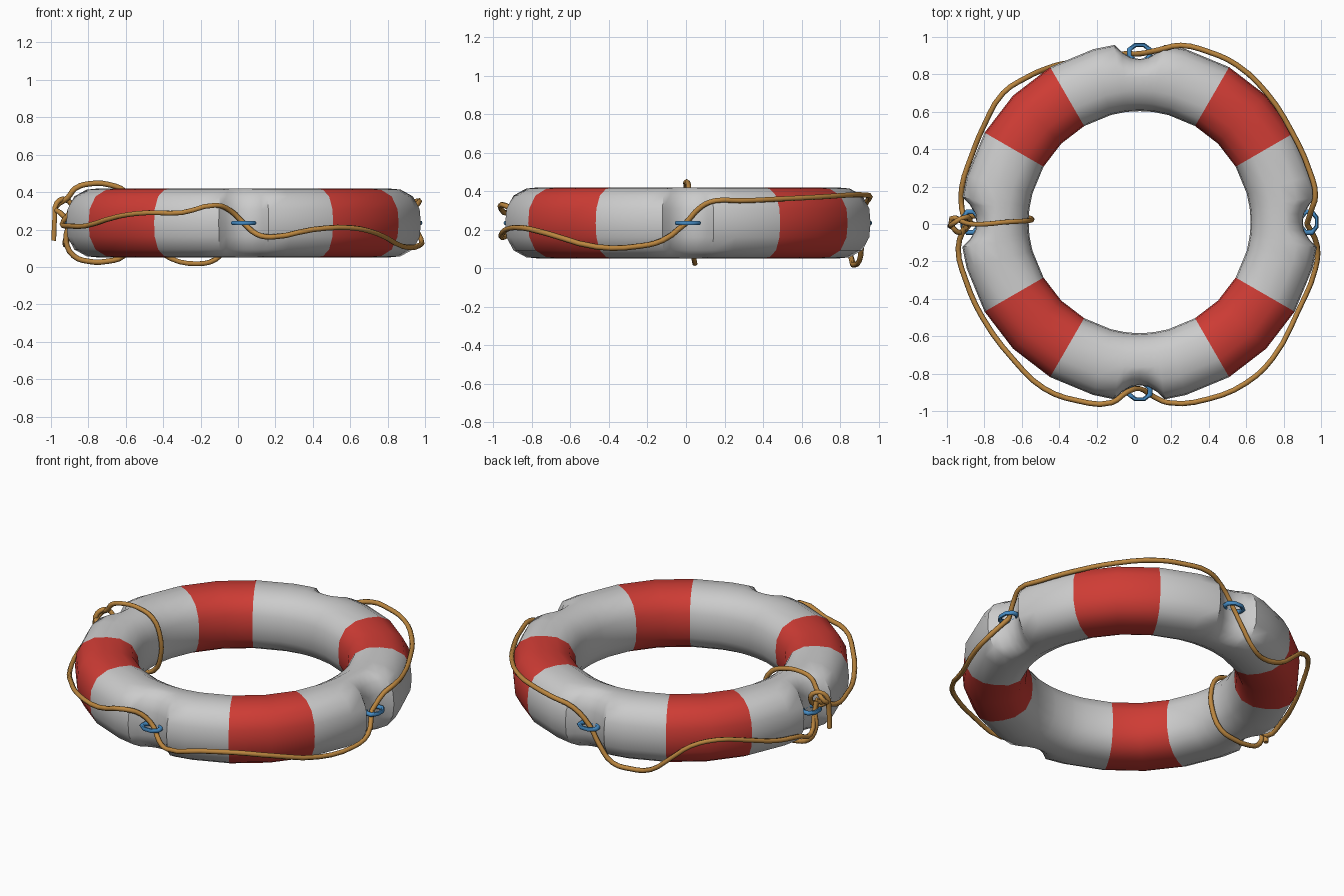
import bpy, math
from math import sin, cos, radians, pi

CX, CY, CZ = 0.03, 0.01, 0.235      # ring centre


def material(name, color):
    m = bpy.data.materials.new(name)
    m.diffuse_color = (*color, 1)
    return m


red = material("red", (0.62, 0.045, 0.035))
blue = material("blue", (0.06, 0.26, 0.55))
tan = material("tan", (0.50, 0.24, 0.05))


def mesh_object(name, verts, faces, mats):
    me = bpy.data.meshes.new(name)
    me.from_pydata(verts, [], faces)
    for m in mats:
        me.materials.append(m)
    ob = bpy.data.objects.new(name, me)
    bpy.context.collection.objects.link(ob)
    return ob


def smooth(ob, angle):
    bpy.ops.object.select_all(action='DESELECT')
    ob.select_set(True)
    bpy.context.view_layer.objects.active = ob
    bpy.ops.object.shade_smooth_by_angle(angle=radians(angle))


def loop_faces(n, m):
    return [(i * m + j, (i + 1) % n * m + j, (i + 1) % n * m + (j + 1) % m, i * m + (j + 1) % m)
            for i in range(n) for j in range(m)]


# Buoy ring: squarish tube swept round, with a waist on the outside at each cleat
SIDES, R, A, B = 16, 0.775, 0.182, 0.185
quarter = [0, 3, 6, 8, 15, 30, 45, 60, 75, 82, 84, 87]
angles = [90 * q + a for q in range(4) for a in quarter]
verts = []
for a in angles:
    off = abs((a + 45) % 90 - 45)                 # degrees from the nearest cleat
    dent = {0: 1, 3: 0.9, 6: 0.5}.get(off, 0)
    for j in range(SIDES):
        p = 2 * pi * j / SIDES
        c, s = cos(p), sin(p)
        k = (abs(c) ** 2.6 + abs(s) ** 2.6) ** (-1 / 2.6)
        r = R + A * c * k - dent * 0.085 * max(0, c) ** 0.6
        verts.append((CX + r * cos(radians(a)), CY + r * sin(radians(a)), CZ + B * s * k))
ring = mesh_object("buoy_ring", verts, loop_faces(len(angles), SIDES), [None, red])
for f in ring.data.polygons:
    a = angles[f.index // SIDES] % 90
    f.material_index = 1 if a in (30, 45) else 0
smooth(ring, 50)

# Four blue rope eyes, flat oval rings set in the waists
for q, side in enumerate(("right", "back", "left", "front")):
    a = q * pi / 2
    vs = []
    for i in range(8):
        u = 2 * pi * (i + 0.5) / 8
        for j in range(6):
            v = 2 * pi * j / 6
            rr = 1 + 0.24 * cos(v)
            lx, ly = 0.905 + 0.045 * rr * cos(u), 0.06 * rr * sin(u)
            vs.append((CX + lx * cos(a) - ly * sin(a), CY + lx * sin(a) + ly * cos(a),
                       CZ + 0.013 * sin(v)))
    smooth(mesh_object("rope_eye_" + side, vs, loop_faces(8, 6), [blue]), 60)


# Ropes: smooth curves through a few points
def rope(name, pts):
    cu = bpy.data.curves.new(name, 'CURVE')
    cu.dimensions = '3D'
    cu.bevel_depth = 0.0145
    cu.bevel_resolution = 1
    cu.resolution_u = 3
    cu.use_fill_caps = True
    cu.materials.append(tan)
    sp = cu.splines.new('BEZIER')
    sp.bezier_points.add(len(pts) - 1)
    for b, p in zip(sp.bezier_points, pts):
        b.co = p
        b.handle_left_type = b.handle_right_type = 'AUTO'
    ob = bpy.data.objects.new(name, cu)
    bpy.context.collection.objects.link(ob)


rope("rope_front", [
    (-0.90, 0.0, 0.29), (-0.94, -0.13, 0.23), (-0.90, -0.30, 0.22), (-0.81, -0.50, 0.22),
    (-0.64, -0.73, 0.27), (-0.48, -0.88, 0.29), (-0.30, -0.945, 0.29), (-0.12, -0.955, 0.33),
    (-0.04, -0.90, 0.30), (0.03, -0.88, 0.235), (0.10, -0.92, 0.175), (0.18, -0.955, 0.16),
    (0.40, -0.935, 0.20), (0.60, -0.85, 0.21), (0.74, -0.72, 0.18), (0.88, -0.46, 0.11),
    (0.97, -0.24, 0.115), (0.98, -0.12, 0.145), (0.925, 0.0, 0.235)])
rope("rope_back", [
    (0.925, 0.0, 0.235), (0.95, 0.08, 0.32), (0.97, 0.15, 0.35), (0.94, 0.28, 0.35),
    (0.84, 0.50, 0.36), (0.71, 0.70, 0.37), (0.55, 0.85, 0.38), (0.40, 0.92, 0.38),
    (0.25, 0.955, 0.37), (0.13, 0.93, 0.33), (0.03, 0.91, 0.235), (-0.04, 0.91, 0.13),
    (-0.12, 0.90, 0.04), (-0.22, 0.87, 0.017), (-0.36, 0.86, 0.045), (-0.47, 0.83, 0.13),
    (-0.58, 0.78, 0.22), (-0.70, 0.70, 0.26), (-0.80, 0.53, 0.22), (-0.87, 0.36, 0.17),
    (-0.92, 0.20, 0.15), (-0.92, 0.08, 0.12), (-0.90, 0.02, 0.22), (-0.90, 0.0, 0.29)])
# Loose tail: hangs at the left, knots, then wraps round the tube
rope("rope_tail", [
    (-0.985, -0.01, 0.14), (-0.98, -0.01, 0.26), (-0.97, 0.0, 0.34), (-0.92, 0.03, 0.36),
    (-0.88, 0.03, 0.31), (-0.90, -0.03, 0.25), (-0.95, -0.04, 0.29), (-0.975, 0.03, 0.32),
    (-0.91, 0.01, 0.37), (-0.87, 0.0, 0.42), (-0.79, 0.0, 0.445), (-0.69, 0.01, 0.44),
    (-0.60, 0.015, 0.40), (-0.555, 0.02, 0.31), (-0.555, 0.03, 0.17), (-0.61, 0.04, 0.06),
    (-0.70, 0.045, 0.03), (-0.80, 0.045, 0.03), (-0.88, 0.04, 0.06), (-0.92, 0.03, 0.14),
    (-0.90, 0.01, 0.24), (-0.90, -0.02, 0.30)])
